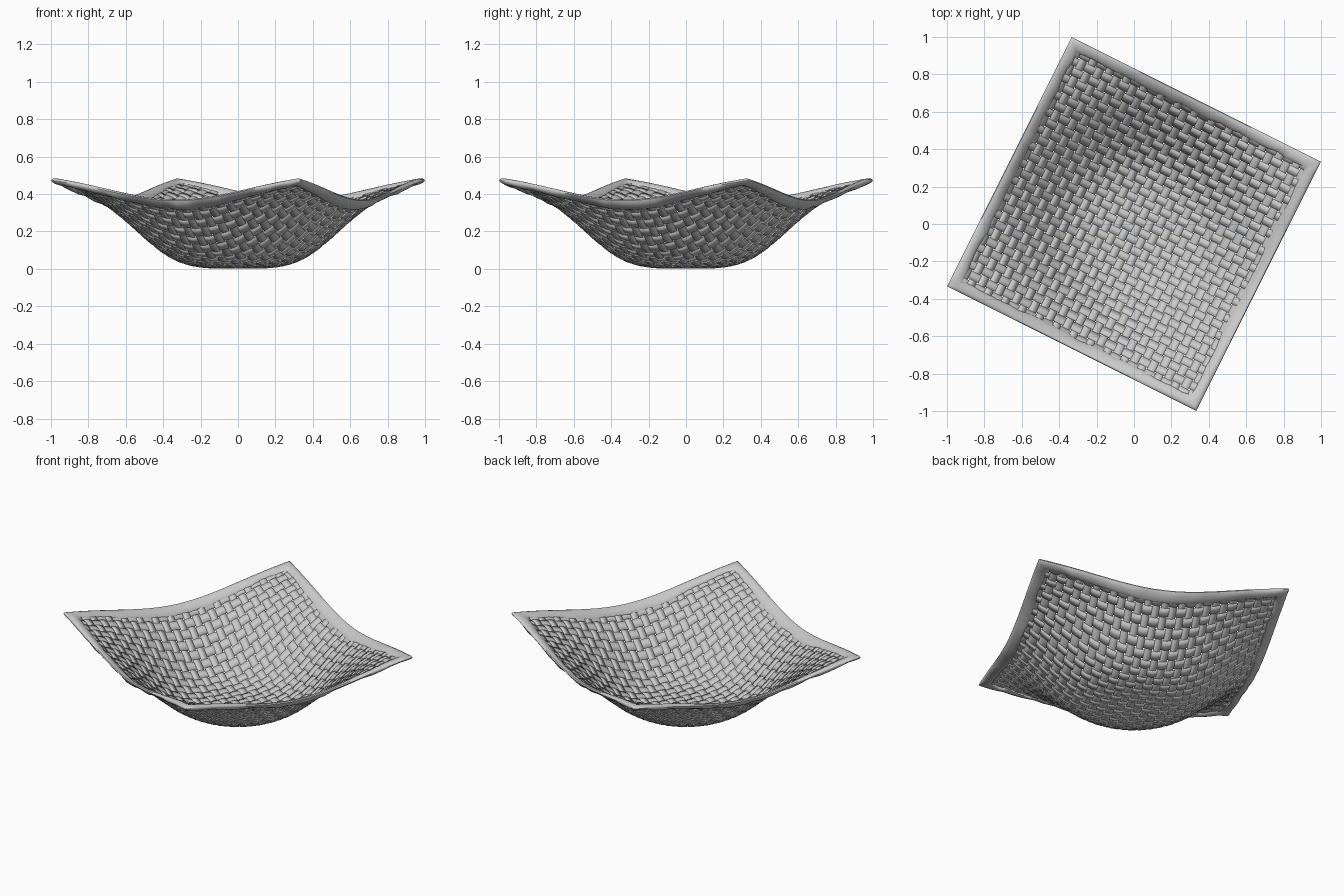
import bpy, bmesh, math, random
from mathutils import Vector, Matrix

if "Cube" in bpy.data.objects:
    bpy.data.objects.remove(bpy.data.objects["Cube"])

random.seed(4)
HALF = 0.745                      # half the side of the square basket
TURN = Matrix.Rotation(-math.atan(0.5), 3, 'Z')
STRIPS = 28
PITCH = 2 * (HALF - 0.035) / STRIPS

mat = bpy.data.materials.new("woven grey")
mat.use_nodes = True
grey = (0.6, 0.6, 0.6, 1)
mat.diffuse_color = grey
mat.node_tree.nodes["Principled BSDF"].inputs["Base Color"].default_value = grey


def bowl(u, v, lift=0.0):
    """Point on the bowl surface, lifted upwards."""
    k = (math.hypot(u, v) / 0.61) ** 4
    return TURN @ Vector((u, v, 0.52 * k / (k + 1) + 0.006 + lift))


def finish(name, bm, angle):
    bmesh.ops.recalc_face_normals(bm, faces=bm.faces)
    mesh = bpy.data.meshes.new(name)
    bm.to_mesh(mesh)
    bm.free()
    obj = bpy.data.objects.new(name, mesh)
    bpy.context.collection.objects.link(obj)
    mesh.materials.append(mat)
    bpy.ops.object.select_all(action='DESELECT')
    obj.select_set(True)
    bpy.context.view_layer.objects.active = obj
    bpy.ops.object.shade_smooth_by_angle(angle=math.radians(angle))
    return obj


def weave(name, crosswise):
    """Parallel strips passing over and under the other set."""
    bm = bmesh.new()
    for i in range(STRIPS):
        mid = (i + 0.5 - STRIPS / 2) * PITCH
        last = None
        for j in range(2 * STRIPS + 1):
            along = (j / 2 - STRIPS / 2) * PITCH
            sign = (-1) ** (i + j // 2) if j % 2 else 0
            lift = 0.003 * sign * (-1 if crosswise else 1)
            row = []
            for side in (-0.42, 0.42):
                a, b = along, mid + side * PITCH
                row.append(bm.verts.new(bowl(b, a, lift) if crosswise else bowl(a, b, lift)))
            if last:
                bm.faces.new((last[0], last[1], row[1], row[0]))
            last = row
    obj = finish(name, bm, 40)
    solid = obj.modifiers.new("thickness", 'SOLIDIFY')
    solid.thickness = 0.004
    solid.offset = 0


weave("lengthwise_strips", False)
weave("crosswise_strips", True)

# Rolled rim: an oval section swept round the square, mitred at the corners
bm = bmesh.new()
STEPS, RING = 24, 12
rings = []
for side in range(4):
    spin = Matrix.Rotation(side * math.pi / 2, 2)
    for k in range(STEPS):
        t = 2 * k / STEPS - 1
        bump = random.uniform(-0.007, 0.007) if k else 0
        ring = []
        for n in range(RING):
            a = 2 * math.pi * n / RING
            inset = 0.032 + 0.032 * math.cos(a)
            if math.cos(a) > 0:
                inset += bump
            d = HALF - inset
            p = spin @ Vector((d, d * t))
            lift = 0.017 * math.sin(a)
            if lift < 0:
                lift += bump
            ring.append(bm.verts.new(bowl(p.x, p.y, lift)))
        rings.append(ring)
for i, ring in enumerate(rings):
    nxt = rings[(i + 1) % len(rings)]
    for n in range(RING):
        m = (n + 1) % RING
        bm.faces.new((ring[n], ring[m], nxt[m], nxt[n]))
finish("rolled_rim", bm, 50)
